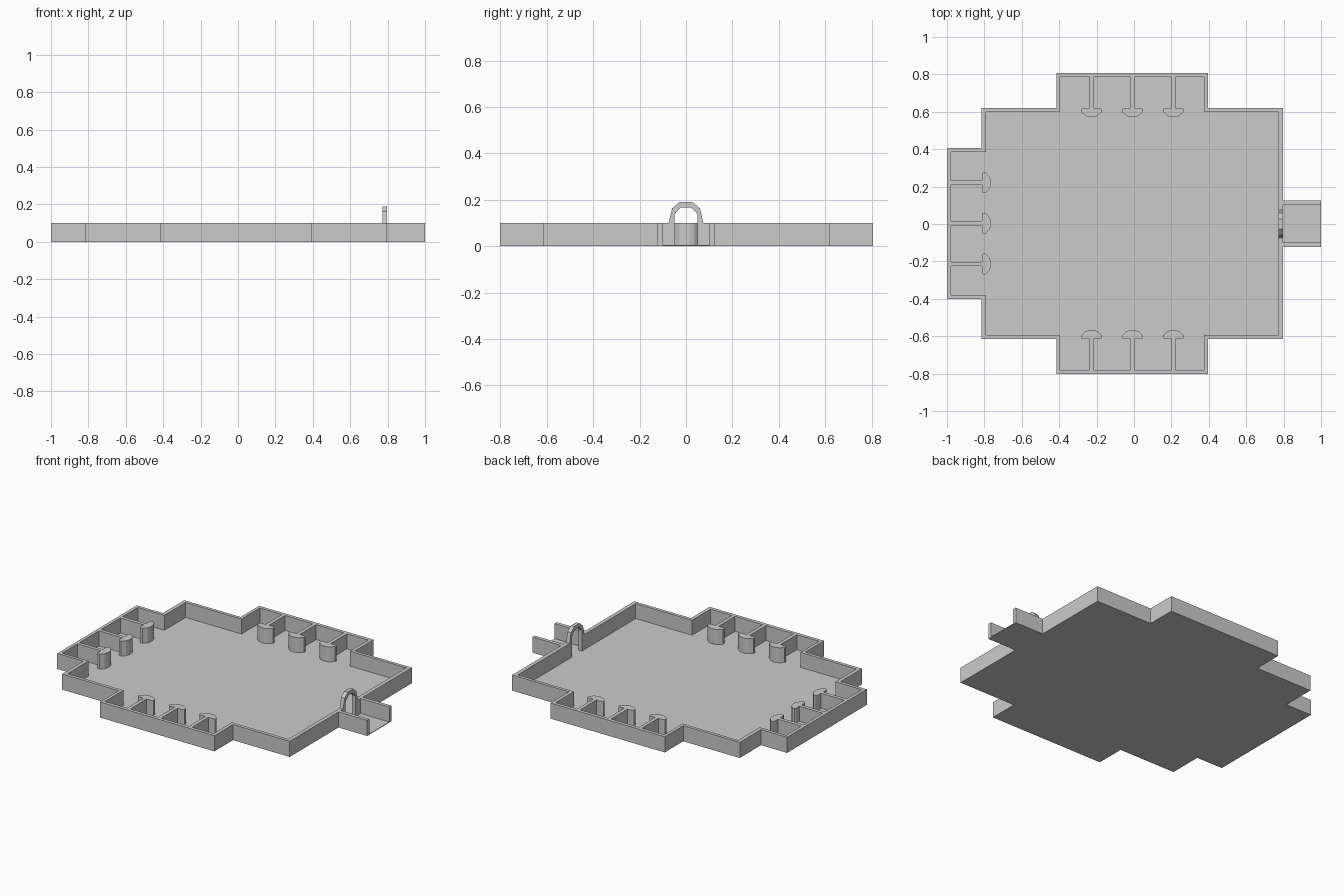
import bpy, bmesh
from math import radians
from mathutils import Matrix, Vector

if "Cube" in bpy.data.objects:
    bpy.data.objects.remove(bpy.data.objects["Cube"])

H, FLOOR = 0.10, 0.004


def finish(name, bm, faces, direction):
    # Extrude flat faces into a closed solid
    ext = bmesh.ops.extrude_face_region(bm, geom=faces, use_keep_orig=True)
    moved = [g for g in ext["geom"] if isinstance(g, bmesh.types.BMVert)]
    bmesh.ops.translate(bm, verts=moved, vec=Vector(direction))
    bmesh.ops.recalc_face_normals(bm, faces=bm.faces[:])
    mesh = bpy.data.meshes.new(name)
    bm.to_mesh(mesh)
    bm.free()
    obj = bpy.data.objects.new(name, mesh)
    bpy.context.collection.objects.link(obj)
    return obj


def prism(name, pts, z0, z1):
    bm = bmesh.new()
    face = bm.faces.new([bm.verts.new((x, y, z0)) for x, y in pts])
    return finish(name, bm, [face], (0, 0, z1 - z0))


def strip(name, outer, inner, direction):
    bm = bmesh.new()
    a = [bm.verts.new(p) for p in outer]
    b = [bm.verts.new(p) for p in inner]
    faces = [bm.faces.new((a[i], a[i + 1], b[i + 1], b[i])) for i in range(len(a) - 1)]
    return finish(name, bm, faces, direction)


def box(name, x0, x1, y0, y1, z0, z1):
    return prism(name, [(x0, y0), (x1, y0), (x1, y1), (x0, y1)], z0, z1)


# Outer and inner wall outlines, from one door jamb round to the other
outer = [(.797, .05), (.797, .62), (.395, .62), (.395, .807), (-.415, .807), (-.415, .62),
         (-.815, .62), (-.815, .405), (-1, .405), (-1, -.4), (-.815, -.4), (-.815, -.615),
         (-.415, -.615), (-.415, -.803), (.395, -.803), (.395, -.615), (.797, -.615), (.797, -.05)]
inner = [(.772, .05), (.772, .6), (.373, .6), (.373, .785), (-.395, .785), (-.395, .6),
         (-.791, .6), (-.791, .385), (-.979, .385), (-.979, -.38), (-.791, -.38), (-.791, -.594),
         (-.395, -.594), (-.395, -.781), (.373, -.781), (.373, -.594), (.772, -.594), (.772, -.05)]
strip("walls", [(x, y, FLOOR) for x, y in outer], [(x, y, FLOOR) for x, y in inner],
      (0, 0, H - FLOOR))

# Floor slab, including the entrance passage
passage = [(.797, -.122), (1, -.122), (1, .125), (.797, .125)]
prism("floor", outer[1:-1] + passage, 0, FLOOR)

# Entrance passage walls
box("passage_wall_left", .797, 1, .102, .125, FLOOR, H)
box("passage_wall_right", .797, 1, -.122, -.099, FLOOR, H)

# Arch above the doorway
half_out = [(.075, .10), (.06, .163), (.028, .19)]
half_in = [(.05, .10), (.05, .138), (.022, .167)]


def arch(half):
    return [(.772, y, z) for y, z in half] + [(.772, -y, z) for y, z in reversed(half)]


strip("door_arch", arch(half_out), arch(half_in), (.025, 0, 0))

# Stall dividers: thin partition ending in a rounded pillar
half = [(.0115, -.002), (.0115, .165), (.045, .165), (.055, .171), (.055, .186),
        (.032, .207), (.012, .214)]
profile = half + [(-x, y) for x, y in reversed(half)]
rows = [("back", 180, [(x, .785) for x in (-.227, -.008, .211)]),
        ("front", 0, [(x, -.781) for x in (-.227, -.008, .211)]),
        ("left", -90, [(-.979, y) for y in (.22, .004, -.214)])]
for side, angle, spots in rows:
    for i, (x, y) in enumerate(spots):
        d = prism(f"{side}_stall_divider_{i + 1}", profile, FLOOR, H)
        d.matrix_world = Matrix.Translation((x, y, 0)) @ Matrix.Rotation(radians(angle), 4, 'Z')
